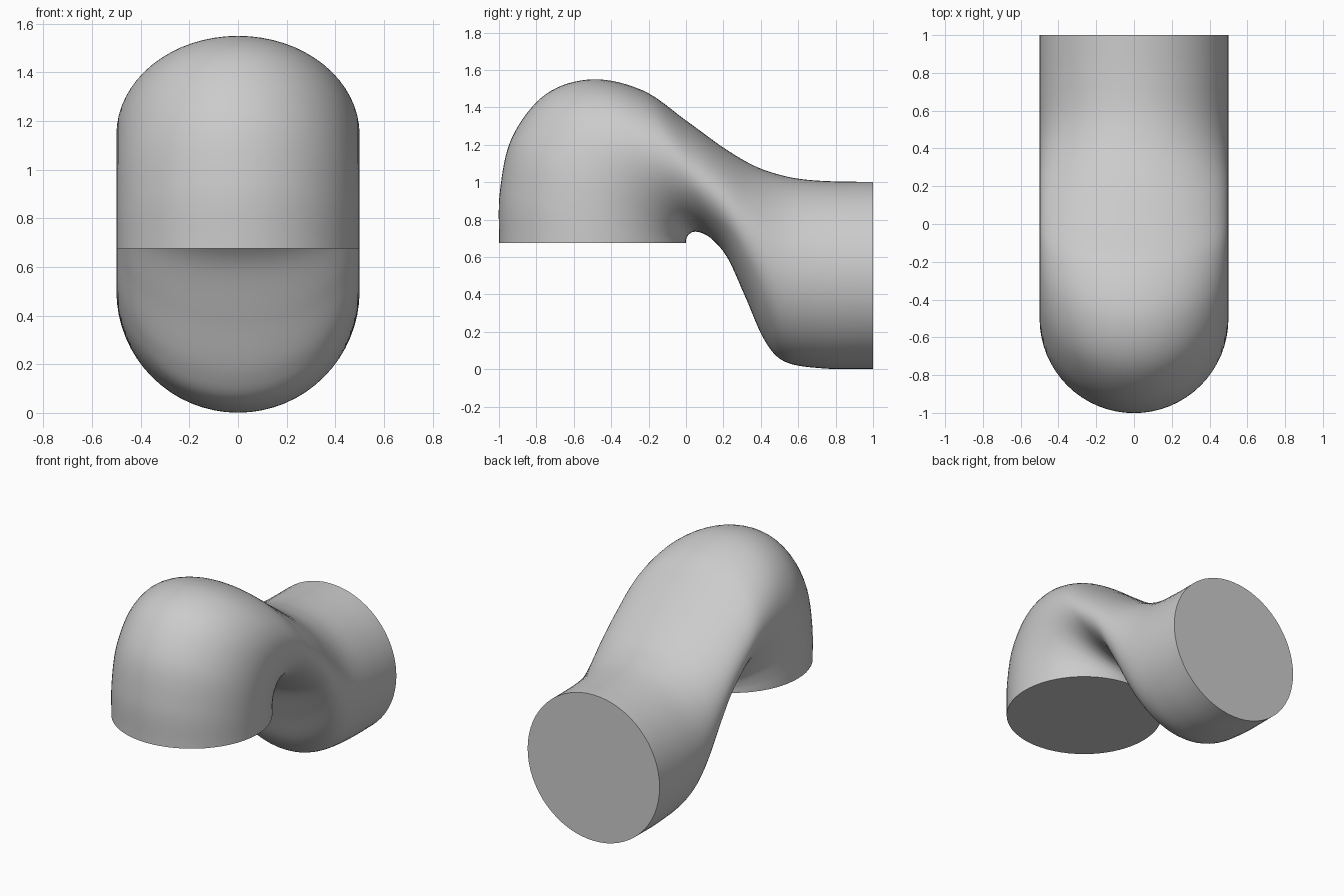
import bpy, bmesh, math
from mathutils import Vector

if "Cube" in bpy.data.objects:
    bpy.data.objects.remove(bpy.data.objects["Cube"])

SIDES, STEPS, HALF_WIDTH = 64, 8, 0.5

# Cross-sections as (outer y, outer z, inner y, inner z), from the lower mouth to the back end
SECTIONS = [
    (-1.00, 0.675, 0.00, 0.675), (-0.995, 0.95, 0.00, 0.69),
    (-0.93, 1.24, 0.006, 0.708), (-0.75, 1.47, 0.02, 0.725),
    (-0.50, 1.55, 0.045, 0.735), (-0.23, 1.49, 0.085, 0.728),
    (0.00, 1.33, 0.145, 0.69), (0.20, 1.185, 0.225, 0.59),
    (0.36, 1.09, 0.32, 0.38), (0.50, 1.04, 0.42, 0.155),
    (0.63, 1.015, 0.53, 0.04), (0.80, 1.004, 0.74, 0.004),
    (1.00, 1.002, 1.00, 0.002),
]


def spline(points, steps):
    """Smooth curve through the points (Catmull-Rom)."""
    p = [Vector(q) for q in points]
    p = [2 * p[0] - p[1]] + p + [2 * p[-1] - p[-2]]
    out = []
    for i in range(1, len(p) - 2):
        a, b, c, d = p[i - 1:i + 3]
        for k in range(steps):
            t = k / steps
            out.append(0.5 * (2 * b + (c - a) * t + (2 * a - 5 * b + 4 * c - d) * t * t
                              + (3 * b - a - 3 * c + d) * t ** 3))
    return out + [p[-2]]


# Bent pipe: loft elliptical rings between the outer and inner curves
bm = bmesh.new()
rings = []
for oy, oz, iy, iz in spline(SECTIONS, STEPS):
    outer, inner = Vector((0, oy, oz)), Vector((0, iy, iz))
    mid, half = (outer + inner) / 2, (outer - inner) / 2
    ring = []
    for k in range(SIDES):
        a = 2 * math.pi * k / SIDES
        ring.append(bm.verts.new(mid + half * math.cos(a) + Vector((HALF_WIDTH * math.sin(a), 0, 0))))
    rings.append(ring)
for r0, r1 in zip(rings, rings[1:]):
    for k in range(SIDES):
        n = (k + 1) % SIDES
        bm.faces.new((r0[k], r0[n], r1[n], r1[k]))

# Flat end caps
bm.faces.new(rings[0])
bm.faces.new(rings[-1])
bmesh.ops.recalc_face_normals(bm, faces=bm.faces)

mesh = bpy.data.meshes.new("bent_pipe")
bm.to_mesh(mesh)
bm.free()
pipe = bpy.data.objects.new("bent_pipe", mesh)
bpy.context.collection.objects.link(pipe)

grey = bpy.data.materials.new("light_grey")
grey.diffuse_color = (0.6, 0.6, 0.6, 1)
grey.use_nodes = True
grey.node_tree.nodes["Principled BSDF"].inputs["Base Color"].default_value = grey.diffuse_color
mesh.materials.append(grey)

# Smooth body with crisp rims
bpy.context.view_layer.objects.active = pipe
pipe.select_set(True)
bpy.ops.object.shade_smooth_by_angle(angle=math.radians(40))
